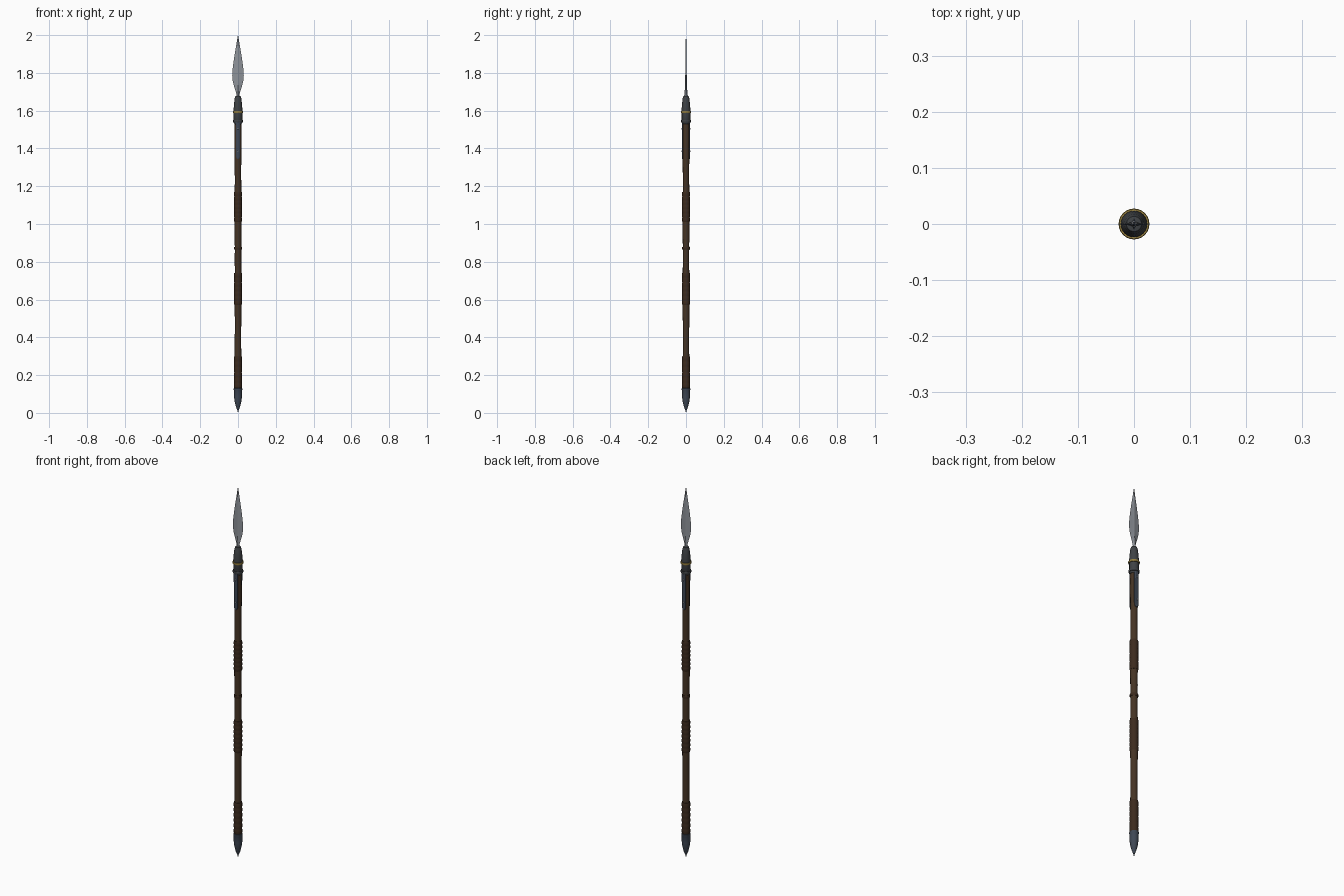
import bpy, bmesh, math, random
from mathutils import Vector

if "Cube" in bpy.data.objects:
    bpy.data.objects.remove(bpy.data.objects["Cube"])
random.seed(4)

def mat(name, c):
    m = bpy.data.materials.new(name)
    m.diffuse_color = (*c, 1)
    m.use_nodes = True
    m.node_tree.nodes["Principled BSDF"].inputs["Base Color"].default_value = m.diffuse_color
    return m

WOOD = mat("dark wood", (0.060, 0.034, 0.018))
LEATHER = mat("leather wrap", (0.046, 0.024, 0.013))
IRON = mat("dark iron", (0.050, 0.055, 0.060))
BLUE = mat("blued iron", (0.050, 0.064, 0.090))
STEEL = mat("blade steel", (0.27, 0.29, 0.32))
GOLD = mat("brass", (0.30, 0.21, 0.05))

def finish(bm, name, material, smooth=40):
    bmesh.ops.recalc_face_normals(bm, faces=bm.faces)
    me = bpy.data.meshes.new(name)
    bm.to_mesh(me)
    bm.free()
    ob = bpy.data.objects.new(name, me)
    bpy.context.collection.objects.link(ob)
    me.materials.append(material)
    if smooth:
        bpy.ops.object.select_all(action='DESELECT')
        ob.select_set(True)
        bpy.context.view_layer.objects.active = ob
        bpy.ops.object.shade_smooth_by_angle(angle=math.radians(smooth))
    return ob

def loft(name, rings, material, smooth=40):
    """Skin closed rings of points and cap both ends."""
    bm = bmesh.new()
    vr = [[bm.verts.new(p) for p in r] for r in rings]
    n = len(vr[0])
    for a, b in zip(vr, vr[1:]):
        for i in range(n):
            bm.faces.new((a[i], a[(i + 1) % n], b[(i + 1) % n], b[i]))
    bm.faces.new(vr[0][::-1])
    bm.faces.new(vr[-1])
    return finish(bm, name, material, smooth)

def lathe(name, profile, material, n=24, jitter=0.0, smooth=40):
    rings = []
    for r, z in profile:
        rings.append([Vector((math.cos(t) * q, math.sin(t) * q, z))
                      for t, q in ((2 * math.pi * i / n, r + random.uniform(-jitter, jitter))
                                   for i in range(n))])
    return loft(name, rings, material, smooth)

# Hand-hewn shaft, slightly uneven
shaft = [(0.0178 + 0.0008 * math.sin(z * 0.9), 0.09 + z * 0.06) for z in range(25)]
lathe("shaft", shaft, WOOD, 14, 0.0007)

# Leather wraps built from stacked coils
def wrap(name, z0, z1, r, turns):
    h = (z1 - z0) / turns
    prof = [(r - 0.002, z0)]
    for i in range(turns):
        z = z0 + i * h
        prof += [(r, z + 0.2 * h), (r, z + 0.8 * h), (r - 0.001, z + h)]
    lathe(name, prof, LEATHER, 20)

wrap("upper_grip", 1.01, 1.17, 0.0208, 7)
wrap("middle_grip", 0.57, 0.74, 0.0208, 7)
wrap("lower_grip", 0.13, 0.30, 0.0208, 6)
lathe("shaft_band", [(0.0195, 0.865), (0.0205, 0.868), (0.0205, 0.876), (0.0195, 0.879)], LEATHER)

# Pointed butt cap
lathe("butt_cap", [(0.0005, 0.0), (0.004, 0.015), (0.011, 0.032), (0.018, 0.06),
                   (0.021, 0.085), (0.0215, 0.12), (0.0225, 0.122), (0.0225, 0.13),
                   (0.018, 0.131)], BLUE)

# Socket with collar rings
lathe("socket", [(0.0185, 1.53), (0.0225, 1.535), (0.0225, 1.59), (0.0235, 1.605),
                 (0.0205, 1.64), (0.0175, 1.665), (0.0135, 1.677), (0.004, 1.679)], IRON)

def ring(name, z, r, h, material):
    lathe(name, [(0.02, z - h), (r - 0.001, z - h), (r, z - h / 2), (r, z + h / 2),
                 (r - 0.001, z + h), (0.02, z + h)], material)

ring("upper_collar", 1.593, 0.0275, 0.005, GOLD)
ring("lower_collar", 1.545, 0.0265, 0.006, IRON)

# Langets with rivets on front and back
for side, s in (("front", -1), ("back", 1)):
    rings = [[(-w, s * 0.015, z), (w, s * 0.015, z), (w, s * 0.0195, z),
              (w * 0.5, s * 0.0222, z), (-w * 0.5, s * 0.0222, z), (-w, s * 0.0195, z)]
             for w, z in ((0.006, 1.345), (0.011, 1.357), (0.012, 1.54))]
    loft(side + "_langet", rings, BLUE, 20)
    for z in (1.385, 1.505):
        bm = bmesh.new()
        bmesh.ops.create_uvsphere(bm, u_segments=10, v_segments=6, radius=0.0045)
        bmesh.ops.scale(bm, vec=(1, 0.6, 1), verts=bm.verts)
        bmesh.ops.translate(bm, vec=(0, s * 0.0222, z), verts=bm.verts)
        finish(bm, side + "_rivet", STEEL)

# Leaf blade: height, half width, half thickness
leaf = [(1.672, 0.007, 0.0105), (1.685, 0.0075, 0.009), (1.705, 0.013, 0.007),
        (1.73, 0.021, 0.005), (1.755, 0.0275, 0.0043), (1.785, 0.0305, 0.004),
        (1.815, 0.029, 0.0038), (1.86, 0.0235, 0.0035), (1.91, 0.0155, 0.003),
        (1.96, 0.007, 0.0022), (2.0, 0.0004, 0.0004)]
rings = []
for z, w, t in leaf:
    rings.append([(w, 0, z), (w * 0.3, t * 0.6, z), (0, t, z), (-w * 0.3, t * 0.6, z),
                  (-w, 0, z), (-w * 0.3, -t * 0.6, z), (0, -t, z), (w * 0.3, -t * 0.6, z)])
loft("blade", rings, STEEL, 15)
